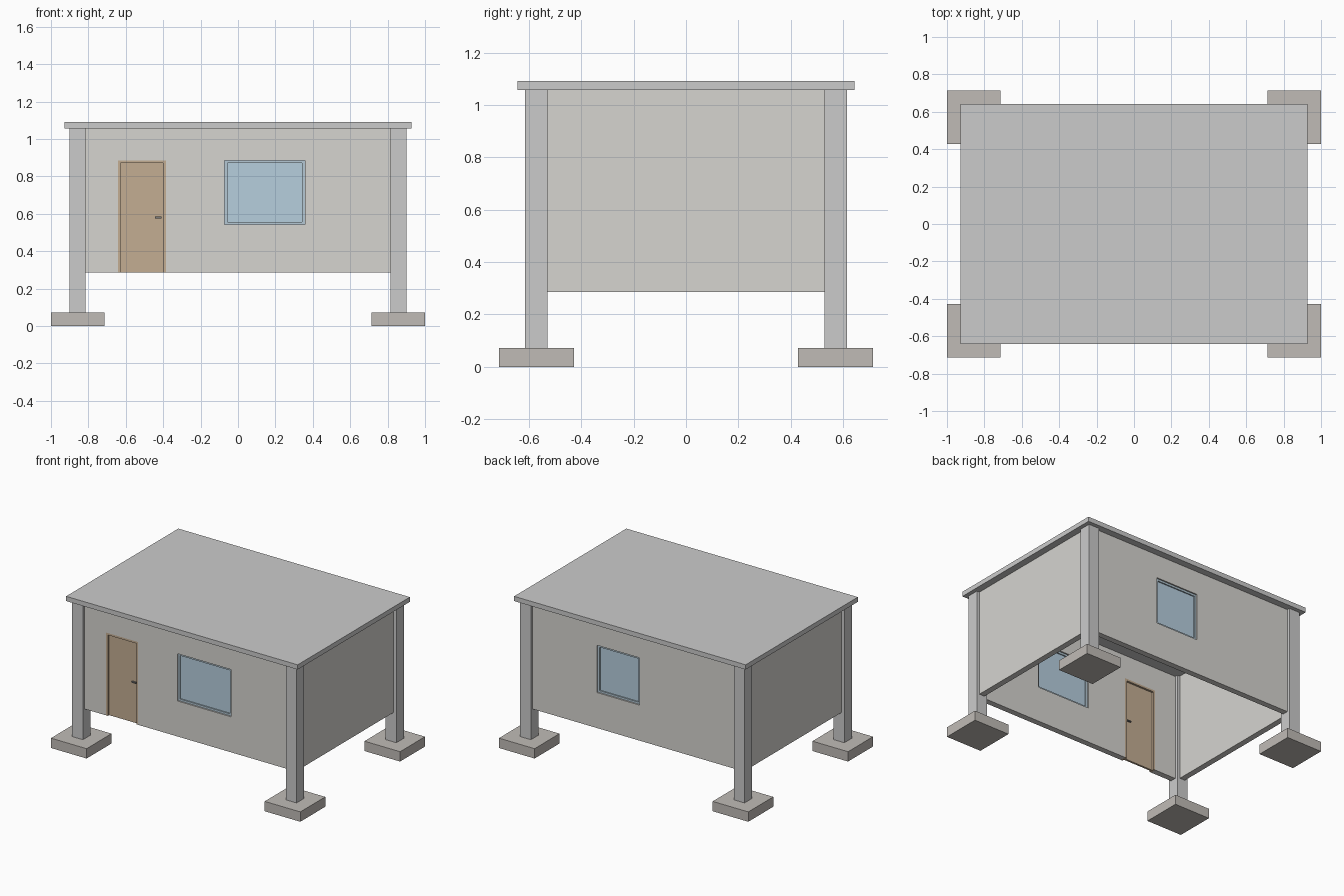
import bpy

if "Cube" in bpy.data.objects:
    bpy.data.objects.remove(bpy.data.objects["Cube"])

M = 2 / 7          # one metre of the house in model units
CX, CY = 3.0, 2.0  # column centres (metres)
BASE, WALL_H, WALL_T = 1.0, 2.7, 0.15
TOP = BASE + WALL_H


def material(name, rgb):
    m = bpy.data.materials.new(name)
    m.diffuse_color = (*rgb, 1)
    m.use_nodes = True
    m.node_tree.nodes["Principled BSDF"].inputs["Base Color"].default_value = m.diffuse_color
    return m


CONCRETE = material("concrete", (0.60, 0.60, 0.60))
FOOTING = material("footing_stone", (0.53, 0.50, 0.47))
PLASTER = material("plaster", (0.67, 0.66, 0.63))
WOOD = material("wood", (0.55, 0.42, 0.29))
FRAME = material("window_frame", (0.46, 0.58, 0.66))
GLASS = material("glass", (0.47, 0.62, 0.73))
METAL = material("dark_metal", (0.20, 0.20, 0.20))


def box(name, x, y, z, mat=None):
    """Box from (min, max) ranges in metres."""
    bpy.ops.mesh.primitive_cube_add(size=1, location=[(a + b) / 2 * M for a, b in (x, y, z)])
    o = bpy.context.object
    o.name = name
    o.scale = [(b - a) * M for a, b in (x, y, z)]
    bpy.ops.object.transform_apply(location=False, rotation=False, scale=True)
    if mat:
        o.data.materials.append(mat)
    return o


def around(c, size):
    return (c - size / 2, c + size / 2)


def cut(target, name, x, y, z):
    c = box(name, x, y, z)
    c.hide_render = True
    c.display_type = 'WIRE'
    mod = target.modifiers.new(name, 'BOOLEAN')
    mod.operation = 'DIFFERENCE'
    mod.solver = 'EXACT'
    mod.object = c


def framed_opening(wall, name, x, yc, z, depth, frame_mat, sill=True):
    """Cut a hole in the wall and line it with a frame; returns the inner ranges."""
    w = 0.05
    low = z[0] if sill else z[0] - 0.2
    cut(wall, name + "_cutter", x, around(yc, 0.6), (low, z[1]))
    inner_x = (x[0] + w, x[1] - w)
    inner_z = (z[0] + (w if sill else 0), z[1] - w)
    frame = box(name + "_frame", x, around(yc, depth), z, frame_mat)
    cut(frame, name + "_frame_cutter", inner_x, around(yc, 0.6),
        (inner_z[0] if sill else low, inner_z[1]))
    return inner_x, inner_z


# Footings and columns at the four corners
for sx, side in ((-1, "left"), (1, "right")):
    for sy, end in ((-1, "front"), (1, "back")):
        x, y = sx * CX, sy * CY
        box(f"{end}_{side}_footing", around(x, 1), around(y, 1), (0, 0.25), FOOTING)
        box(f"{end}_{side}_column", around(x, 0.3), around(y, 0.3), (0.25, TOP), CONCRETE)

# Roof slab
box("roof_slab", around(0, 6.5), around(0, 4.5), (TOP, TOP + 0.12), CONCRETE)

# Walls between the columns
height = (BASE, TOP)
front = box("front_wall", (-2.85, 2.85), around(-CY, WALL_T), height, PLASTER)
back = box("back_wall", (-2.85, 2.85), around(CY, WALL_T), height, PLASTER)
for sx, side in ((-1, "left"), (1, "right")):
    box(f"{side}_wall", around(sx * CX, WALL_T), (-1.85, 1.85), height, PLASTER)

# Windows
for name, wall, x, y in (("front_window", front, (-0.25, 1.25), -CY),
                         ("back_window", back, (-0.15, 1.05), CY)):
    ix, iz = framed_opening(wall, name, x, y, (BASE + 0.9, BASE + 2.1), 0.08, FRAME)
    box(name + "_glass", ix, around(y, 0.02), iz, GLASS)

# Door with a handle on both faces
ix, iz = framed_opening(front, "door", (-2.25, -1.35), -CY, (BASE, BASE + 2.1),
                        WALL_T, WOOD, sill=False)
box("door_leaf", ix, around(-CY, 0.05), iz, WOOD)
for s, side in ((-1, "outer"), (1, "inner")):
    box(f"{side}_door_handle", (-1.55, -1.43), around(-CY + s * 0.045, 0.04),
        around(2.03, 0.03), METAL)
